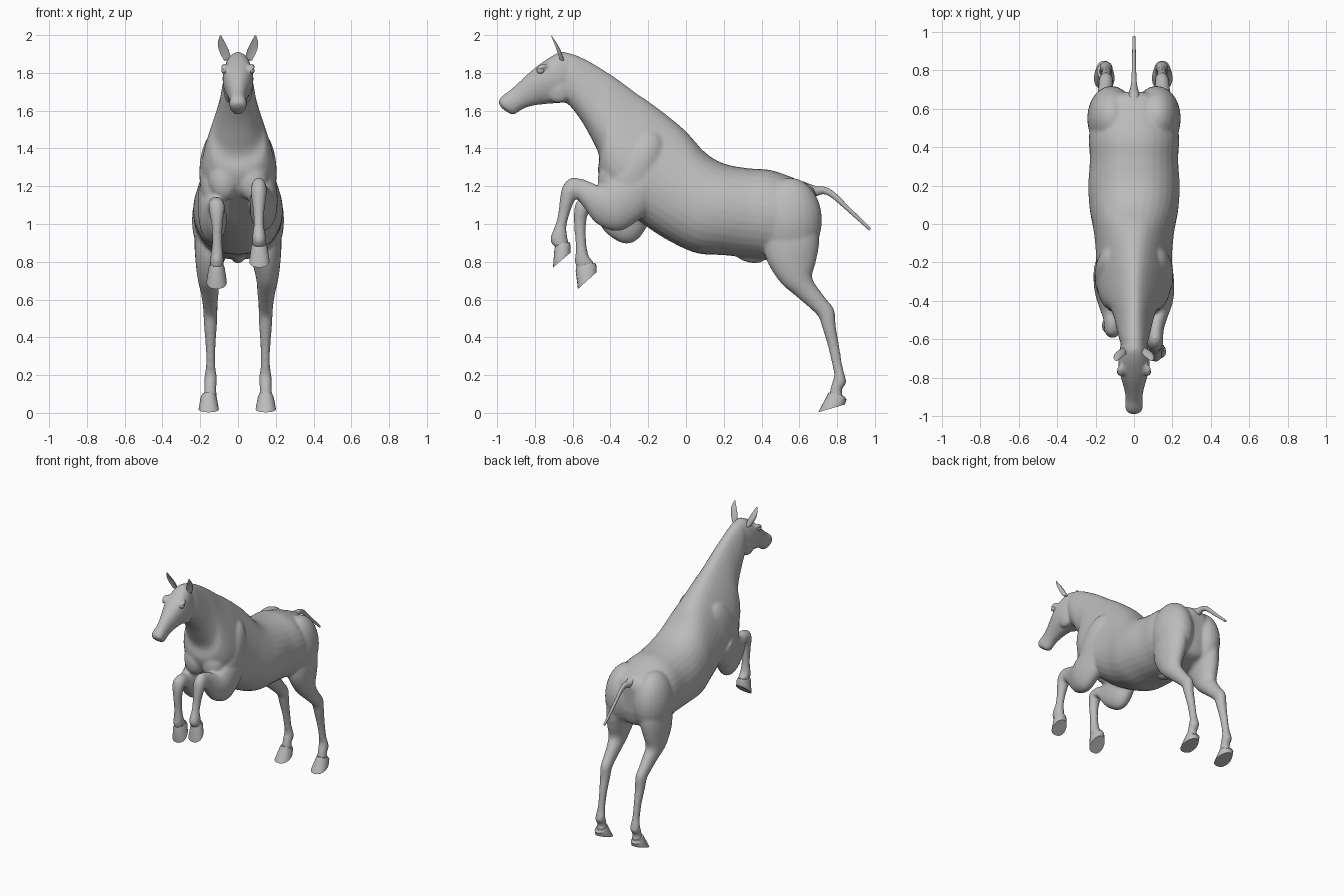
import bpy, bmesh, math
from mathutils import Vector, Matrix

coat = bpy.data.materials.new("grey")
coat.diffuse_color = (0.5, 0.5, 0.5, 1)


def spline(rows, sub):
    """Catmull-Rom interpolation of ring parameters."""
    out = []
    for i in range(len(rows) - 1):
        p = [Vector(rows[min(max(i + j, 0), len(rows) - 1)]) for j in (-1, 0, 1, 2)]
        for s in range(sub):
            t = s / sub
            out.append(0.5 * (2 * p[1] + (p[2] - p[0]) * t
                              + (2 * p[0] - 5 * p[1] + 4 * p[2] - p[3]) * t * t
                              + (3 * p[1] - p[0] - 3 * p[2] + p[3]) * t ** 3))
    return out + [Vector(rows[-1])]


def loft(bm, rows, side=1, sub=4, n=24, cup=0.0, power=1.0):
    """Rings: y,z of upper/front edge, y,z of lower/rear edge, x, half width, pear."""
    rings = []
    for r in spline(rows, sub):
        ay, az, by, bz, x, w, k = r
        ring = []
        for j in range(n):
            a = 2 * math.pi * j / n
            c, s = math.cos(a), math.sin(a)
            wide = math.copysign(abs(s) ** power, s) * w * (1 - k * c)
            h = c * (1 - cup) if c > 0 else c
            ring.append(bm.verts.new((side * (x + wide),
                                      (ay + by) / 2 + h * (ay - by) / 2,
                                      (az + bz) / 2 + h * (az - bz) / 2)))
        rings.append(ring)
    faces = [bm.faces.new(rings[0]), bm.faces.new(rings[-1][::-1])]
    for p, q in zip(rings, rings[1:]):
        for j in range(n):
            faces.append(bm.faces.new((p[j], q[j], q[(j + 1) % n], p[(j + 1) % n])))
    bmesh.ops.recalc_face_normals(bm, faces=faces)


def ellipsoid(bm, pos, radii, tilt=0.0):
    m = Matrix.Translation(pos) @ Matrix.Rotation(tilt, 4, 'X') @ Matrix.Diagonal((*radii, 1))
    bmesh.ops.create_uvsphere(bm, u_segments=24, v_segments=16, radius=1, matrix=m)


def finish(name, bm, angle=40):
    me = bpy.data.meshes.new(name)
    bm.to_mesh(me)
    bm.free()
    me.materials.append(coat)
    ob = bpy.data.objects.new(name, me)
    bpy.context.collection.objects.link(ob)
    bpy.ops.object.select_all(action='DESELECT')
    ob.select_set(True)
    bpy.context.view_layer.objects.active = ob
    bpy.ops.object.shade_smooth_by_angle(angle=math.radians(angle))
    return ob


# Trunk and neck, rump to poll
trunk = [
    (.69, 1.16, .68, .95, 0, .07, 0), (.66, 1.205, .65, .86, 0, .17, 0),
    (.58, 1.24, .58, .83, 0, .215, 0), (.45, 1.285, .46, .81, 0, .235, 0),
    (.33, 1.295, .34, .82, 0, .23, 0), (.2, 1.32, .2, .835, 0, .238, .03),
    (.1, 1.38, .06, .845, 0, .23, .1), (0, 1.49, -.07, .90, 0, .205, .2),
    (-.1, 1.575, -.2, .98, 0, .19, .3), (-.2, 1.65, -.32, 1.08, 0, .185, .4),
    (-.26, 1.69, -.42, 1.17, 0, .17, .42), (-.32, 1.735, -.465, 1.27, 0, .145, .4),
    (-.39, 1.785, -.46, 1.36, 0, .12, .35), (-.46, 1.83, -.5, 1.45, 0, .1, .3),
    (-.53, 1.87, -.55, 1.54, 0, .088, .25), (-.6, 1.9, -.61, 1.62, 0, .075, .1),
    (-.65, 1.905, -.66, 1.66, 0, .055, 0)]
# Head, poll to lips
head = [
    (-.58, 1.89, -.58, 1.72, 0, .05, 0), (-.65, 1.912, -.62, 1.65, 0, .07, 0),
    (-.7, 1.895, -.68, 1.64, 0, .08, -.05), (-.755, 1.86, -.74, 1.635, 0, .08, -.12),
    (-.82, 1.81, -.79, 1.63, 0, .066, -.1), (-.88, 1.755, -.85, 1.615, 0, .05, 0),
    (-.93, 1.71, -.885, 1.595, 0, .044, 0), (-.965, 1.685, -.915, 1.577, 0, .046, -.1),
    (-.987, 1.66, -.95, 1.595, 0, .042, -.1), (-.992, 1.64, -.975, 1.612, 0, .022, 0)]
hind = [
    (.42, 1.05, .70, 1.05, .13, .09, 0), (.41, .9, .705, .9, .14, .09, 0),
    (.43, .8, .688, .8, .15, .075, 0), (.5, .69, .668, .72, .155, .058, 0),
    (.58, .62, .70, .66, .15, .048, 0), (.65, .56, .745, .6, .148, .04, 0),
    (.70, .51, .785, .545, .146, .037, 0), (.722, .45, .793, .46, .146, .034, 0),
    (.752, .35, .812, .35, .145, .026, 0), (.775, .25, .828, .25, .145, .025, 0),
    (.785, .2, .843, .19, .145, .033, 0), (.775, .165, .848, .158, .146, .034, 0),
    (.765, .13, .825, .12, .147, .032, 0), (.757, .09, .835, .08, .147, .036, 0)]
fore_left = [
    (-.28, 1.32, -.15, 1.12, .13, .07, 0), (-.4, 1.24, -.25, 1.02, .135, .075, 0),
    (-.45, 1.2, -.36, .962, .132, .07, 0), (-.5, 1.22, -.47, 1.0, .12, .055, 0),
    (-.55, 1.238, -.535, 1.08, .112, .045, 0), (-.61, 1.244, -.57, 1.125, .11, .042, 0),
    (-.653, 1.2, -.585, 1.13, .11, .042, 0), (-.668, 1.13, -.6, 1.1, .11, .036, 0),
    (-.676, 1.06, -.618, 1.05, .11, .029, 0), (-.69, 1.0, -.633, .985, .11, .027, 0),
    (-.712, .945, -.63, .945, .111, .035, 0), (-.718, .91, -.625, .915, .112, .036, 0),
    (-.695, .875, -.62, .885, .113, .036, 0)]
fore_right = [
    (-.32, 1.25, -.15, 1.1, .14, .07, 0), (-.38, 1.17, -.235, .94, .135, .075, 0),
    (-.42, 1.15, -.32, .895, .13, .07, 0), (-.47, 1.14, -.42, .95, .122, .055, 0),
    (-.52, 1.145, -.475, 1.03, .115, .045, 0), (-.575, 1.125, -.51, 1.06, .113, .043, 0),
    (-.592, 1.07, -.52, 1.05, .112, .04, 0), (-.593, 1.0, -.53, .99, .111, .03, 0),
    (-.585, .9, -.528, .9, .11, .027, 0), (-.585, .84, -.515, .83, .111, .034, 0),
    (-.59, .805, -.49, .80, .112, .036, 0), (-.578, .765, -.485, .775, .113, .036, 0)]

# Body: all fleshy parts fused into one skin
bm = bmesh.new()
loft(bm, trunk, n=32, power=.9)
loft(bm, head, power=.9)
loft(bm, fore_left)
loft(bm, fore_right, side=-1)
for s in (-1, 1):
    loft(bm, hind, side=s)
    ellipsoid(bm, (s * .118, .55, 1.02), (.126, .17, .225))             # haunch
    ellipsoid(bm, (s * .115, -.27, 1.27), (.09, .12, .24), -.5)         # shoulder
    ellipsoid(bm, (s * .075, -.39, 1.25), (.085, .075, .13), -.2)       # breast
    ellipsoid(bm, (s * .045, -.675, 1.715), (.032, .07, .075))          # cheek
    ellipsoid(bm, (s * .072, -.765, 1.83), (.018, .035, .016), .5)      # brow
ellipsoid(bm, (0, .34, .825), (.035, .075, .03), -.2)                   # sheath
body = finish("body", bm, 180)
fuse = body.modifiers.new("fuse", 'REMESH')
fuse.mode = 'VOXEL'
fuse.voxel_size = .0095
fuse.use_smooth_shade = True
relax = body.modifiers.new("relax", 'SMOOTH')
relax.factor = .5
relax.iterations = 6

# Tail
bm = bmesh.new()
loft(bm, [(.62, 1.225, .62, 1.15, 0, .04, 0), (.69, 1.2, .68, 1.145, 0, .026, 0),
          (.74, 1.195, .725, 1.158, 0, .015, 0), (.79, 1.165, .77, 1.14, 0, .012, 0),
          (.87, 1.085, .855, 1.067, 0, .01, 0), (.98, .978, .97, .965, 0, .008, 0)], n=12)
finish("tail", bm, 60)

# Ears and eyes
for s, tag in ((-1, "right"), (1, "left")):
    bm = bmesh.new()
    loft(bm, [(-.69, 1.87, -.645, 1.865, .055, .02, 0), (-.707, 1.925, -.662, 1.915, .075, .026, 0),
              (-.715, 1.965, -.686, 1.96, .088, .018, 0), (-.717, 2.0, -.713, 1.998, .092, .003, 0)],
         side=s, n=16, cup=1.2)
    finish(tag + "_ear", bm, 60)
    bm = bmesh.new()
    ellipsoid(bm, (s * .073, -.77, 1.812), (.015, .02, .016))
    finish(tag + "_eye", bm, 180)

# Hooves: coronet ring, then a flat-soled wall
hooves = {
    "left_hind_hoof": (1, (.755, .108, .838, .088), (.746, .09, .85, .07), (.70, .003, .842, .045), .147),
    "right_hind_hoof": (-1, (.755, .108, .838, .088), (.746, .09, .85, .07), (.70, .003, .842, .045), .155),
    "left_fore_hoof": (1, (-.692, .888, -.618, .905), (-.697, .865, -.612, .89), (-.704, .77, -.612, .848), .113),
    "right_fore_hoof": (-1, (-.58, .775, -.482, .795), (-.584, .752, -.474, .78), (-.572, .656, -.474, .745), .113)}
for name, (s, top, rim, sole, x) in hooves.items():
    bm = bmesh.new()
    loft(bm, [(*top, x, .036, 0), (*rim, x, .043, 0), (*sole, x, .053, -.15)], side=s, sub=1, n=24, power=.85)
    finish(name, bm, 30)
